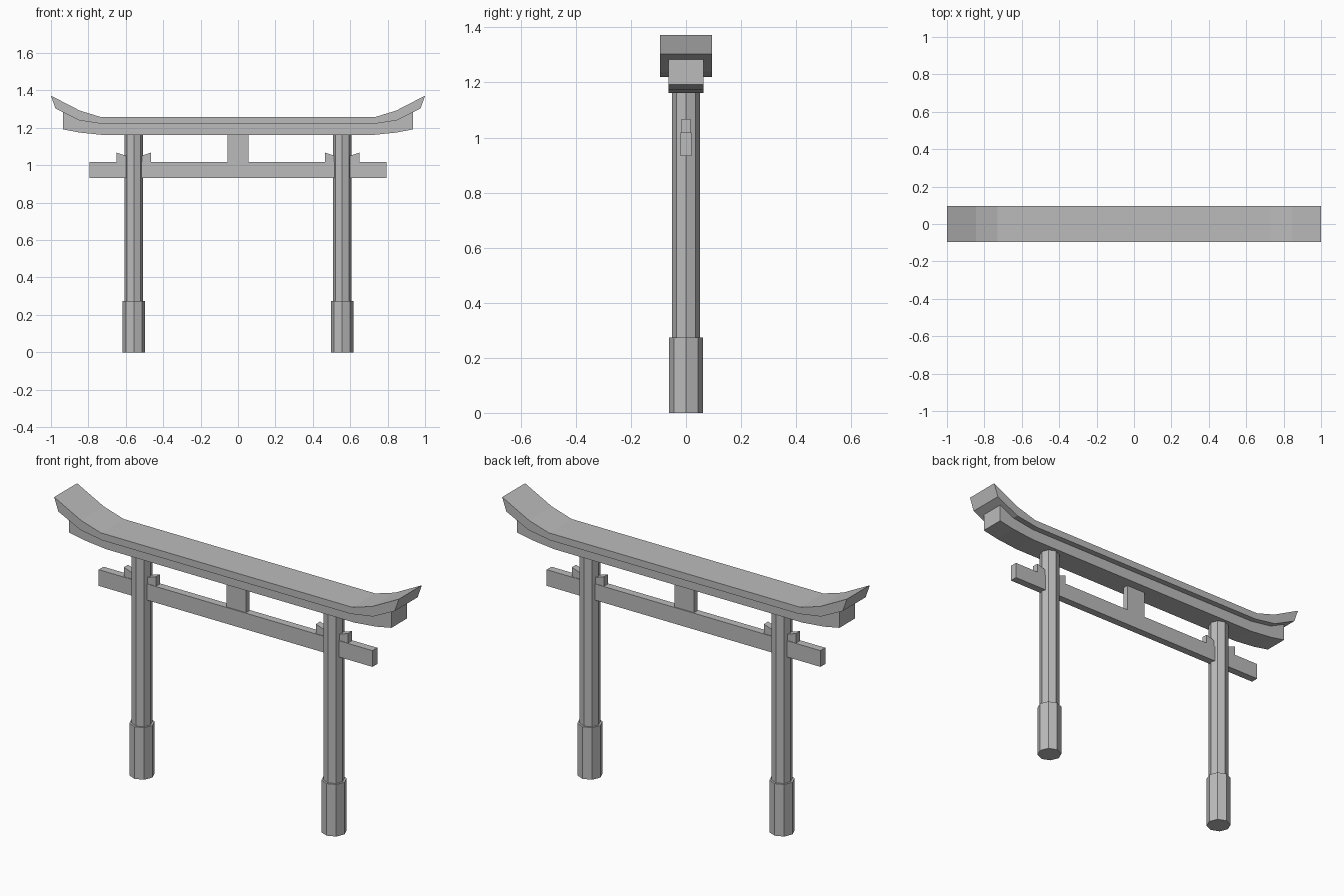
import bpy
import bmesh
import math

cube = bpy.data.objects.get("Cube")
if cube:
    bpy.data.objects.remove(cube)

stone = bpy.data.materials.new("stone_grey")
stone.use_nodes = True
GREY = (0.5, 0.5, 0.5, 1)
stone.diffuse_color = GREY
stone.node_tree.nodes["Principled BSDF"].inputs["Base Color"].default_value = GREY


def finish(name, bm):
    bmesh.ops.recalc_face_normals(bm, faces=bm.faces)
    mesh = bpy.data.meshes.new(name)
    bm.to_mesh(mesh)
    bm.free()
    mesh.materials.append(stone)
    obj = bpy.data.objects.new(name, mesh)
    bpy.context.collection.objects.link(obj)
    return obj


def beam(name, top, bottom, half_depth):
    """Solid between two x-z outlines running left to right."""
    bm = bmesh.new()
    rings = []
    for (xt, zt), (xb, zb) in zip(top, bottom):
        rings.append([bm.verts.new(p) for p in (
            (xt, -half_depth, zt), (xt, half_depth, zt),
            (xb, half_depth, zb), (xb, -half_depth, zb))])
    for a, b in zip(rings, rings[1:]):
        for i in range(4):
            j = (i + 1) % 4
            bm.faces.new((a[i], a[j], b[j], b[i]))
    bm.faces.new(rings[0])
    bm.faces.new(rings[-1])
    return finish(name, bm)


def mirrored(half):
    return [(-x, z) for x, z in half] + half[::-1]


def box(name, x0, x1, z0, z1, half_depth):
    return beam(name, [(x0, z1), (x1, z1)], [(x0, z0), (x1, z0)], half_depth)


def post(name, x, radius, z0, z1):
    bm = bmesh.new()
    bmesh.ops.create_cone(bm, cap_ends=True, segments=8, radius1=radius,
                          radius2=radius, depth=z1 - z0)
    bmesh.ops.translate(bm, verts=bm.verts, vec=(x, 0, (z0 + z1) / 2))
    return finish(name, bm)


# Upswept top lintel and the narrower lintel beneath it
beam("top_lintel",
     mirrored([(1.0, 1.372), (0.845, 1.292), (0.73, 1.257)]),
     mirrored([(0.976, 1.303), (0.848, 1.24), (0.72, 1.22)]), 0.095)
beam("under_lintel",
     mirrored([(0.935, 1.283), (0.848, 1.242), (0.72, 1.222)]),
     mirrored([(0.935, 1.192), (0.848, 1.175), (0.72, 1.162)]), 0.064)

# Tie beam and centre strut
box("tie_beam", -0.794, 0.794, 0.933, 1.018, 0.02)
box("centre_strut", -0.057, 0.057, 1.016, 1.165, 0.015)

# Posts with sleeves and wedges
for side, sign in (("left", 1), ("right", -1)):
    x = sign * 0.557
    post(side + "_post", x, 0.05, 0.25, 1.17)
    post(side + "_post_sleeve", x, 0.061, 0, 0.273)
    for label, way in (("outer", sign), ("inner", -sign)):
        far, near = x + way * 0.093, x + way * 0.03
        beam(f"{side}_{label}_wedge", [(near, 1.047), (far, 1.068)],
             [(near, 1.015), (far, 1.015)], 0.017)
